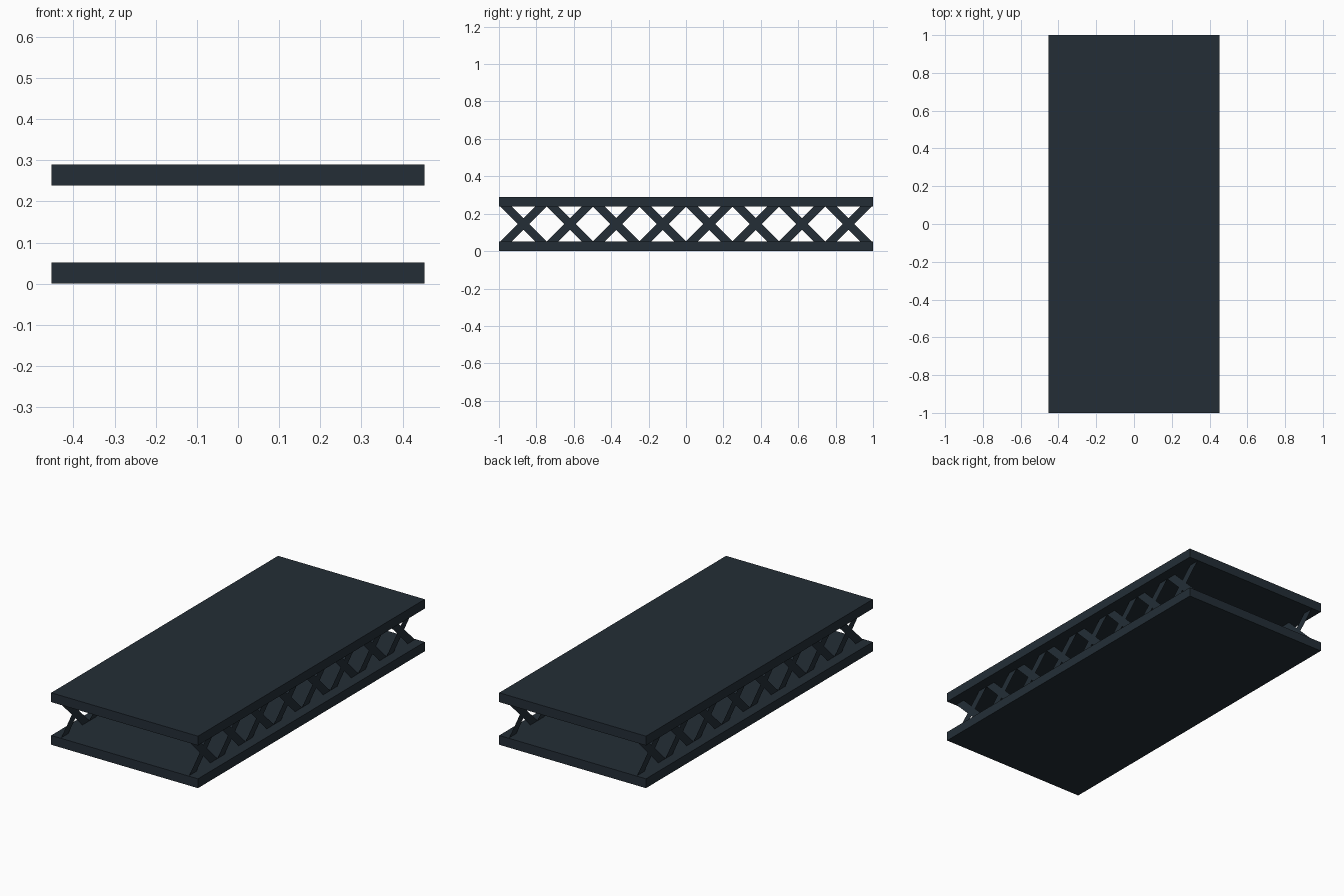
import bpy, bmesh

if "Cube" in bpy.data.objects:
    bpy.data.objects.remove(bpy.data.objects["Cube"])

mat = bpy.data.materials.new("dark slate")
mat.diffuse_color = (0.017, 0.027, 0.037, 1)
mat.use_nodes = True
mat.node_tree.nodes["Principled BSDF"].inputs["Base Color"].default_value = mat.diffuse_color

WIDTH, LENGTH, HEIGHT, SLAB = 0.906, 2.0, 0.29, 0.052


def finish(name, bm):
    me = bpy.data.meshes.new(name)
    bm.to_mesh(me)
    bm.free()
    me.materials.append(mat)
    ob = bpy.data.objects.new(name, me)
    bpy.context.collection.objects.link(ob)
    return ob


# Two flat decks
def deck(name, z):
    bm = bmesh.new()
    bmesh.ops.create_cube(bm, size=1)
    for v in bm.verts:
        v.co = (v.co.x * WIDTH, v.co.y * LENGTH, z + v.co.z * SLAB)
    finish(name, bm)


deck("lower_deck", SLAB / 2)
deck("upper_deck", HEIGHT - SLAB / 2)


# Rows of paper-thin X braces between the decks
def truss(name, x, count=8, pitch=0.2485, half_run=0.093, half_w=0.031):
    bm = bmesh.new()
    z0, z1 = SLAB, HEIGHT - SLAB
    for i in range(count):
        yc = (i - (count - 1) / 2) * pitch
        for s in (-1, 1):
            a, b = yc - s * half_run, yc + s * half_run
            pts = [(a - half_w, z0), (a + half_w, z0), (b + half_w, z1), (b - half_w, z1)]
            bm.faces.new([bm.verts.new((x, y, z)) for y, z in pts])
    if x < 0:
        bmesh.ops.reverse_faces(bm, faces=bm.faces[:])
    finish(name, bm)


truss("right_truss", 0.395)
truss("left_truss", -0.395)
